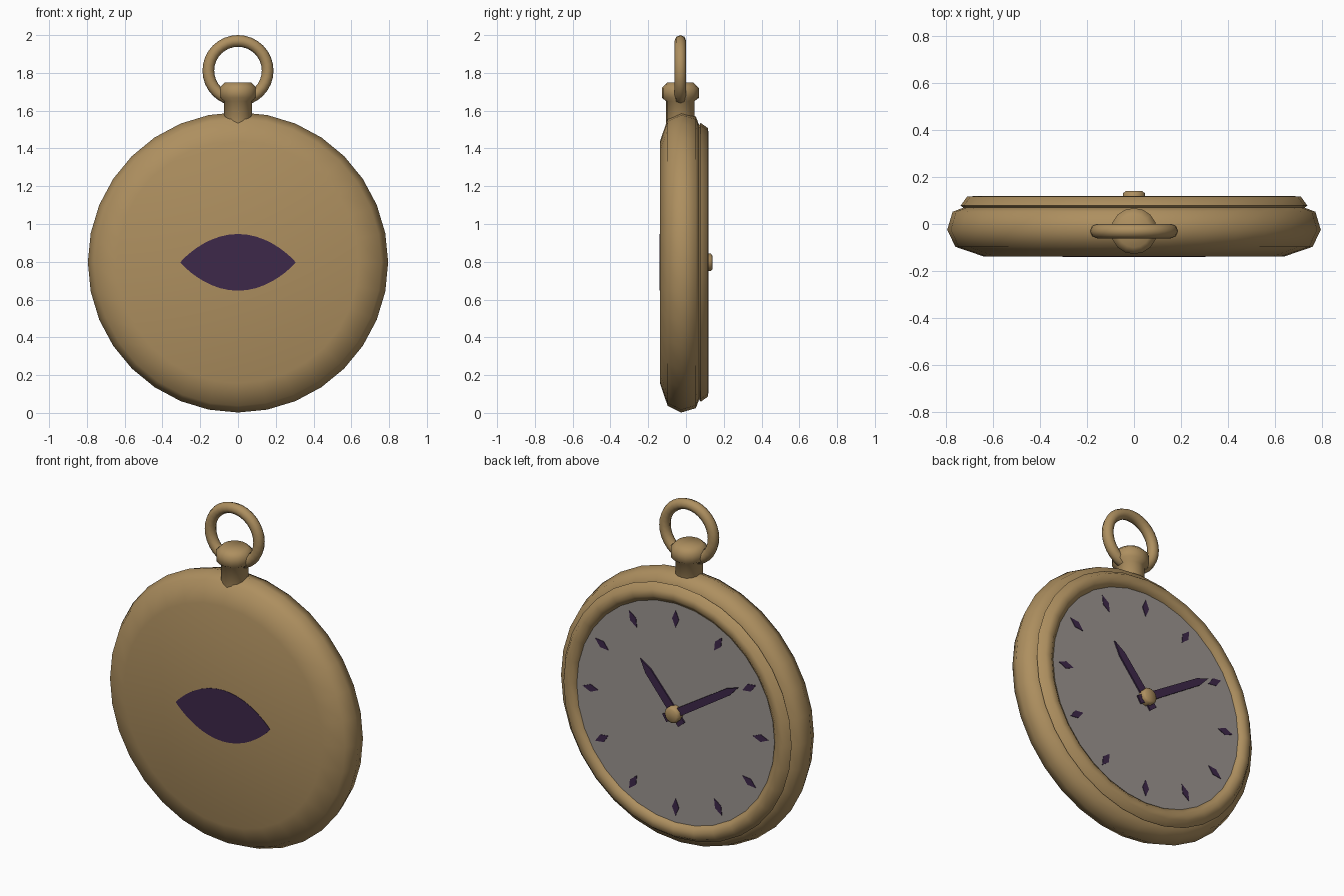
import bpy, bmesh, math
from mathutils import Matrix, Vector

if "Cube" in bpy.data.objects:
    bpy.data.objects.remove(bpy.data.objects["Cube"])

ZC = 0.797   # height of the case centre
YS = -0.03   # depth of the stem and bow


def material(name, rgb):
    m = bpy.data.materials.new(name)
    m.diffuse_color = (*rgb, 1)
    m.use_nodes = True
    m.node_tree.nodes["Principled BSDF"].inputs["Base Color"].default_value = m.diffuse_color
    return m


GOLD = material("aged_gold", (0.42, 0.275, 0.115))
PURPLE = material("dark_purple", (0.047, 0.021, 0.068))
FACE = material("dial_grey", (0.33, 0.30, 0.28))


def finish(name, bm, mat, smooth=None):
    bmesh.ops.recalc_face_normals(bm, faces=bm.faces)
    me = bpy.data.meshes.new(name)
    bm.to_mesh(me)
    bm.free()
    ob = bpy.data.objects.new(name, me)
    bpy.context.collection.objects.link(ob)
    me.materials.append(mat)
    if smooth:
        bpy.ops.object.select_all(action='DESELECT')
        ob.select_set(True)
        bpy.context.view_layer.objects.active = ob
        bpy.ops.object.shade_smooth_by_angle(angle=math.radians(smooth))
    return ob


def lathe(name, profile, n, matrix, mat, smooth=60, closed=False):
    """Turn (radius, height) points about local z, then place with matrix."""
    bm = bmesh.new()
    rings = [[bm.verts.new(matrix @ Vector((r * math.cos(2 * math.pi * i / n),
                                            r * math.sin(2 * math.pi * i / n), h)))
              for i in range(n)] for r, h in profile]
    pairs = list(zip(rings, rings[1:]))
    if closed:
        pairs.append((rings[-1], rings[0]))
    else:
        bm.faces.new(rings[0])
        bm.faces.new(rings[-1])
    for a, b in pairs:
        for i in range(n):
            j = (i + 1) % n
            bm.faces.new((a[i], a[j], b[j], b[i]))
    return finish(name, bm, mat, smooth)


def plate(bm, pts, y0, y1, angle=0.0):
    """Extruded flat shape; points are (side, up), angle turns it towards -x."""
    c, s = math.cos(angle), math.sin(angle)
    rows = [[bm.verts.new((u * c - v * s, y, ZC + u * s + v * c)) for u, v in pts]
            for y in (y0, y1)]
    bm.faces.new(rows[0])
    bm.faces.new(rows[1])
    for i in range(len(pts)):
        j = (i + 1) % len(pts)
        bm.faces.new((rows[0][i], rows[0][j], rows[1][j], rows[1][i]))


# local z points to +y (the dial side)
to_back = Matrix.Translation((0, 0, ZC)) @ Matrix.Rotation(-math.pi / 2, 4, 'X')

# case, bezel ring, dial
lathe("case", [(0.64, -0.138), (0.76, -0.097), (0.795, -0.025), (0.772, 0.052),
               (0.72, 0.072)], 32, to_back, GOLD)
lathe("bezel", [(0.72, 0.065), (0.738, 0.078), (0.71, 0.117), (0.67, 0.119),
                (0.64, 0.096), (0.64, 0.06)], 32, to_back, GOLD, closed=True)
lathe("dial", [(0.65, 0.065), (0.65, 0.095)], 32, to_back, FACE, smooth=30)

# hour marks
bm = bmesh.new()
for k in range(12):
    plate(bm, [(0, 0.5), (0.022, 0.55), (0, 0.6), (-0.022, 0.55)],
          0.09, 0.098, k * math.pi / 6)
finish("hour_marks", bm, PURPLE)

# hands
for name, length, w, y, deg in (("hour_hand", 0.345, 0.027, 0.1, -40),
                                ("minute_hand", 0.495, 0.024, 0.108, 57.5)):
    bm = bmesh.new()
    plate(bm, [(-w, -0.07), (w, -0.07), (w * 0.85, length - 0.08), (0, length),
               (-w * 0.85, length - 0.08)], y, y + 0.008, math.radians(deg))
    finish(name, bm, PURPLE)

# hub pin over the hands
lathe("hub", [(0.047, 0.09), (0.047, 0.13), (0.036, 0.14)], 12, to_back, GOLD)

# inlay on the front cover
bm = bmesh.new()
us = [-math.cos(math.pi * i / 20) for i in range(21)]
lower = [(0.305 * u, -0.15 * max(0, 1 - u * u) ** 0.93) for u in us]
upper = [(-x, -z) for x, z in lower]
plate(bm, lower[:-1] + upper[:-1], -0.14, -0.13)
finish("cover_inlay", bm, PURPLE)

# stem with winding crown
lathe("crown_stem", [(0.075, 1.5), (0.075, 1.65), (0.098, 1.668), (0.098, 1.72),
                     (0.07, 1.748)], 16, Matrix.Translation((0, YS, 0)), GOLD)

# bow ring
R, r = 0.157, 0.031
bow = [(R + r * math.cos(k * math.pi / 4), r * math.sin(k * math.pi / 4))
       for k in range(8)]
lathe("bow", bow, 32, Matrix.Translation((0, YS, 2 - R - r))
      @ Matrix.Rotation(-math.pi / 2, 4, 'X'), GOLD, closed=True)
